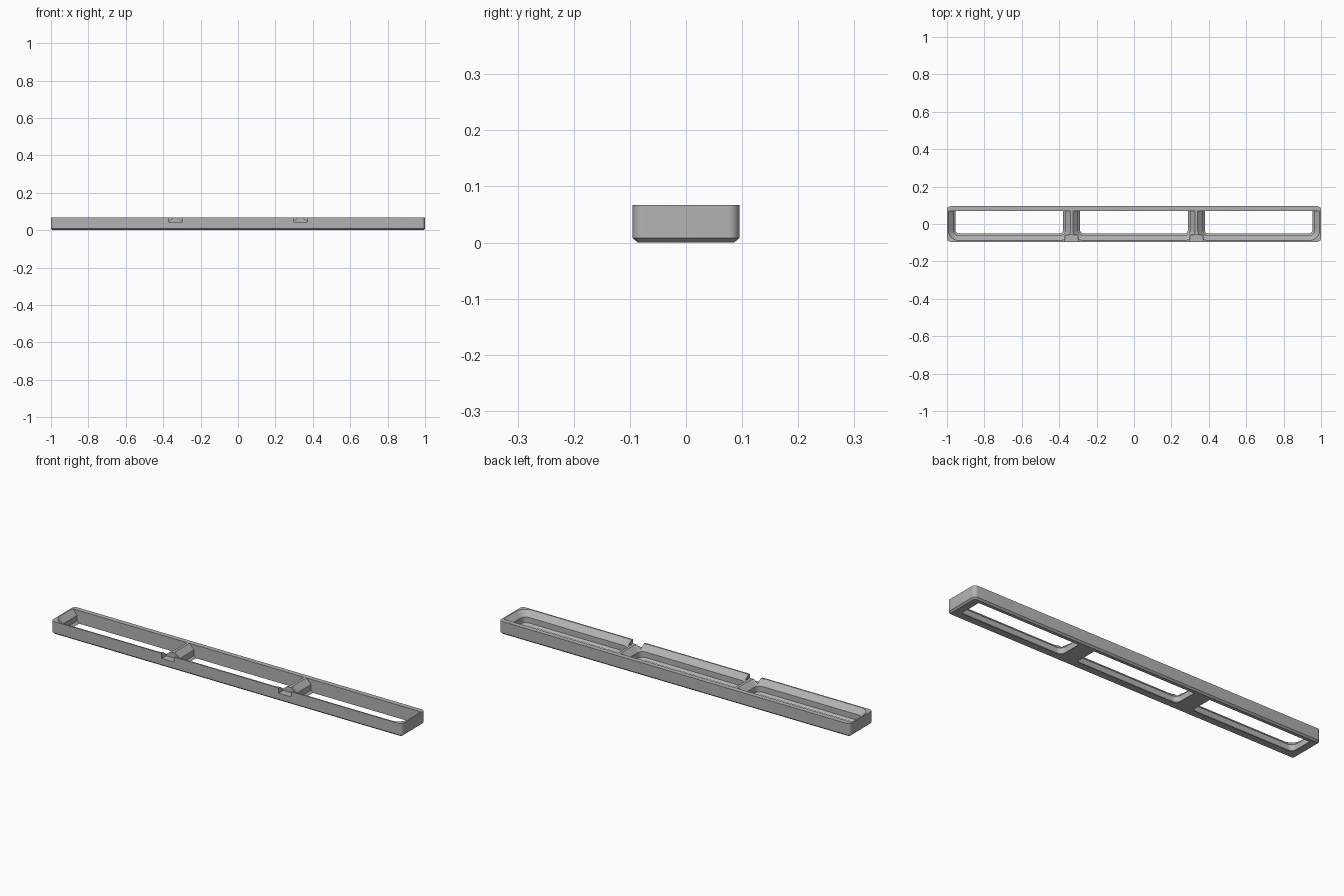
import bpy, bmesh, math

cube = bpy.data.objects.get("Cube")
if cube:
    bpy.data.objects.remove(cube, do_unlink=True)

HEIGHT, HALF_D = 0.067, 0.095
BACK_Y = 0.07          # inner face of the back wall
PITCH = 2 / 3          # width of one cell

grey = bpy.data.materials.new("plain_grey")
grey.use_nodes = True
grey.diffuse_color = (0.45, 0.45, 0.45, 1)
grey.node_tree.nodes["Principled BSDF"].inputs["Base Color"].default_value = grey.diffuse_color


def outline(x0, x1, y0, y1, r_front, r_back, steps=8):
    """Counter-clockwise rectangle with rounded front and back corners."""
    pts = []
    for cx, cy, r, start in ((x0, y0, r_front, 180), (x1, y0, r_front, 270),
                             (x1, y1, r_back, 0), (x0, y1, r_back, 90)):
        ox = cx + r if cx == x0 else cx - r
        oy = cy + r if cy == y0 else cy - r
        for i in range(steps + 1 if r else 1):
            a = math.radians(start + 90 * i / steps)
            pts.append((ox + r * math.cos(a), oy + r * math.sin(a)))
    return pts


def loft(name, layers):
    """Closed solid through stacked outlines, given as (z, points)."""
    bm = bmesh.new()
    rings = [[bm.verts.new((x, y, z)) for x, y in pts] for z, pts in layers]
    for low, high in zip(rings, rings[1:]):
        n = len(low)
        for i in range(n):
            j = (i + 1) % n
            bm.faces.new((low[i], low[j], high[j], high[i]))
    bm.faces.new(rings[0][::-1])
    bm.faces.new(rings[-1])
    bmesh.ops.recalc_face_normals(bm, faces=bm.faces)
    mesh = bpy.data.meshes.new(name)
    bm.to_mesh(mesh)
    bm.free()
    mesh.materials.append(grey)
    obj = bpy.data.objects.new(name, mesh)
    bpy.context.collection.objects.link(obj)
    return obj


# Outer block with rounded corners and a chamfered foot
def block(z, inset):
    r = 0.02 - inset
    return z, outline(-1 + inset, 1 - inset, -HALF_D + inset, HALF_D - inset, r, r)


frame = loft("tray_frame", [block(0, 0.009), block(0.008, 0), block(HEIGHT, 0)])

# Stepped cell openings: foot chamfer, straight band, wide sloped mouth
cutters = []
profile = ((-0.02, 0.045), (0, 0.045), (0.011, 0.034), (0.04, 0.034),
           (HEIGHT, 0.007), (0.09, 0.007))
for k in (-1, 0, 1):
    left, right = (k - 0.5) * PITCH, (k + 0.5) * PITCH
    cutters.append(loft("cell_cutter", [
        (z, outline(left + d, right - d, -HALF_D + d, BACK_Y, 0.063 - d, 0))
        for z, d in profile]))

# Notches in the front wall in line with the dividers
for side in (-1, 1):
    x = side * PITCH / 2
    rect = outline(x - 0.035, x + 0.035, -0.2, -0.058, 0, 0)
    cutters.append(loft("notch_cutter", [(0.04, rect), (0.1, rect)]))

for c in cutters:
    c.hide_render = True
    cut = frame.modifiers.new("cut", 'BOOLEAN')
    cut.operation = 'DIFFERENCE'
    cut.solver = 'EXACT'
    cut.object = c

# Bake the cuts and drop the cutters
bpy.context.view_layer.update()
baked = bpy.data.meshes.new_from_object(
    frame.evaluated_get(bpy.context.evaluated_depsgraph_get()))
frame.modifiers.clear()
frame.data = baked
for c in cutters:
    bpy.data.objects.remove(c, do_unlink=True)

bpy.ops.object.select_all(action='DESELECT')
frame.select_set(True)
bpy.context.view_layer.objects.active = frame
bpy.ops.object.shade_smooth_by_angle(angle=math.radians(30))
